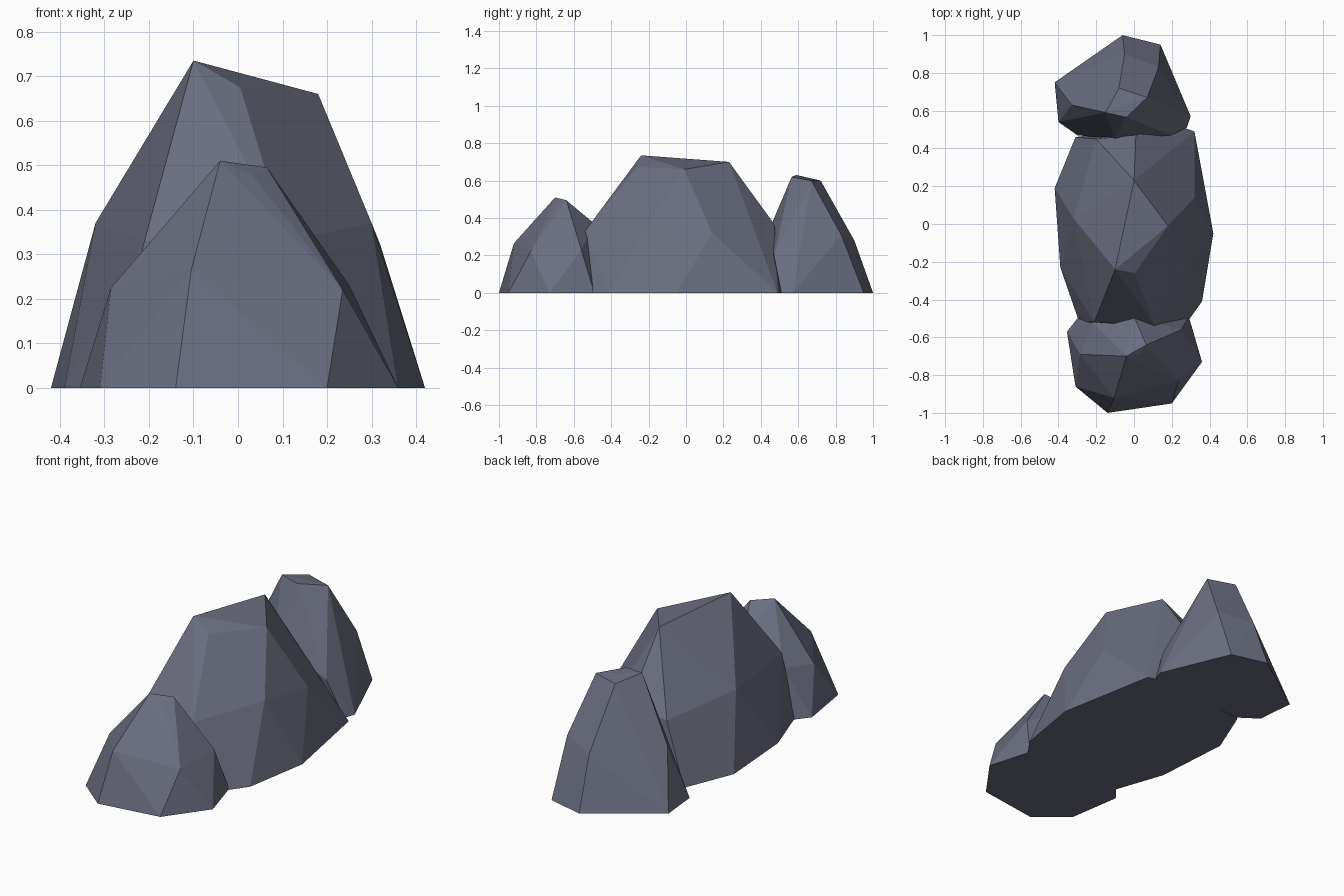
import bpy
import bmesh

cube = bpy.data.objects.get("Cube")
if cube:
    bpy.data.objects.remove(cube, do_unlink=True)

slate = bpy.data.materials.new("slate_grey")
slate.use_nodes = True
colour = (0.145, 0.155, 0.215, 1)
slate.diffuse_color = colour
slate.node_tree.nodes["Principled BSDF"].inputs["Base Color"].default_value = colour


def rock(name, base, upper):
    """Faceted boulder: convex hull of a ground outline and some upper corners."""
    bm = bmesh.new()
    for x, y in base:
        bm.verts.new((x, y, 0))
    for corner in upper:
        bm.verts.new(corner)
    hull = bmesh.ops.convex_hull(bm, input=bm.verts[:])
    loose = set(hull["geom_interior"] + hull["geom_unused"])
    bmesh.ops.delete(bm, geom=[v for v in loose if isinstance(v, bmesh.types.BMVert)],
                     context="VERTS")
    bmesh.ops.recalc_face_normals(bm, faces=bm.faces[:])
    mesh = bpy.data.meshes.new(name)
    bm.to_mesh(mesh)
    bm.free()
    mesh.materials.append(slate)
    obj = bpy.data.objects.new(name, mesh)
    bpy.context.collection.objects.link(obj)


# Large central boulder
rock("middle_rock",
     [(-.42, .19), (-.39, -.23), (-.29, -.52), (.26, -.55), (.36, -.41),
      (.42, -.05), (.32, .49), (.2, .53), (-.31, .46)],
     [(-.1, -.24, .735), (.18, -.01, .66), (0, .23, .70), (.005, -.26, .675),
      (-.32, .03, .37), (.32, .14, .32), (.30, -.2, .37),
      (-.2, .45, .33), (.01, .47, .37), (-.21, -.52, .33), (.11, -.54, .33)])

# Low boulder at the front
rock("front_rock",
     [(-.355, -.57), (-.31, -.86), (-.14, -1), (.2, -.95), (.36, -.73),
      (.29, -.49), (-.3, -.50)],
     [(-.04, -.70, .51), (.065, -.64, .495), (.03, -.69, .48),
      (-.285, -.69, .225), (-.105, -.92, .265), (.235, -.83, .22),
      (.25, -.56, .23), (0, -.49, .37), (-.22, -.52, .25)])

# Tall boulder at the back
rock("back_rock",
     [(-.40, .54), (-.42, .75), (-.06, 1), (.14, .95), (.30, .57),
      (.28, .51), (-.30, .47)],
     [(-.15, .59, .63), (-.04, .565, .62), (-.08, .72, .60), (.07, .67, .60),
      (.13, .83, .31), (-.05, .90, .28), (-.33, .63, .30),
      (.2, .47, .2), (-.1, .45, .35)])
